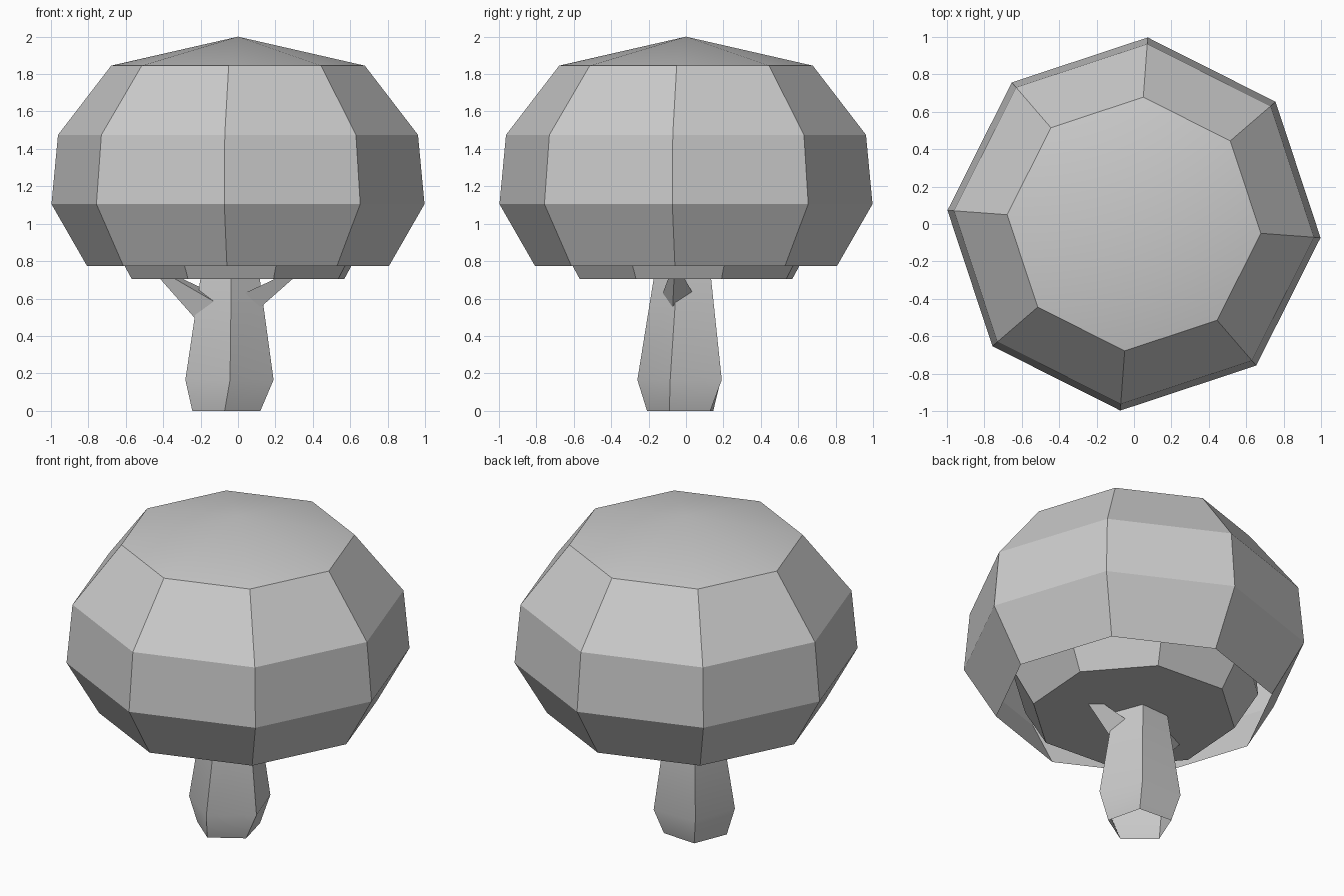
import bpy, bmesh
from math import cos, sin, radians, tau
from mathutils import Vector

cube = bpy.data.objects.get("Cube")
if cube:
    bpy.data.objects.remove(cube, do_unlink=True)

grey = bpy.data.materials.new("plain grey")
grey.use_nodes = True
colour = (0.6, 0.6, 0.6, 1)
grey.diffuse_color = colour
grey.node_tree.nodes["Principled BSDF"].inputs["Base Color"].default_value = colour


def finish(name, bm):
    mesh = bpy.data.meshes.new(name)
    bm.to_mesh(mesh)
    bm.free()
    mesh.materials.append(grey)
    obj = bpy.data.objects.new(name, mesh)
    bpy.context.collection.objects.link(obj)
    bpy.ops.object.select_all(action="DESELECT")
    obj.select_set(True)
    bpy.context.view_layer.objects.active = obj
    bpy.ops.object.shade_smooth_by_angle(angle=radians(30))
    return obj


def tower(name, sides, rings, apex=None, close_bottom=False):
    """Stack polygon rings given as (x, y, z, radius, turn in degrees)."""
    bm = bmesh.new()
    loops = []
    for x, y, z, r, turn in rings:
        angles = [radians(turn) + tau * i / sides for i in range(sides)]
        loops.append([bm.verts.new((x + r * cos(a), y + r * sin(a), z)) for a in angles])
    for low, high in zip(loops, loops[1:]):
        for i in range(sides):
            j = (i + 1) % sides
            bm.faces.new((low[i], low[j], high[j], high[i]))
    if apex:
        tip = bm.verts.new(apex)
        for i in range(sides):
            bm.faces.new((loops[-1][i], loops[-1][(i + 1) % sides], tip))
    if close_bottom:
        bm.faces.new(loops[0][::-1])
    return finish(name, bm)


def branch(name, base, tip):
    """Three-sided spike whose base is pushed back into the trunk."""
    bm = bmesh.new()
    tip = Vector(tip)
    root = [bm.verts.new(tip + (Vector(p) - tip) * 1.15) for p in base]
    end = bm.verts.new(tip)
    for i in range(3):
        bm.faces.new((root[i], root[(i + 1) % 3], end))
    bm.faces.new(root)
    bmesh.ops.recalc_face_normals(bm, faces=bm.faces)
    return finish(name, bm)


# Outer foliage: faceted dome, open underneath
dome = [(0.775, 0.81), (1.105, 1.0), (1.475, 0.965), (1.845, 0.68)]
tower("outer_foliage", 8, [(0, 0, z, r, -4.2) for z, r in dome], apex=(0, 0, 2))

# Inner foliage: smaller closed dome, peeking out below
s = 0.74
inner = [(0, 0, 0.705 + (z - 0.775) * s, r * s, 18.5) for z, r in dome]
tower("inner_foliage", 8, inner, apex=(0, 0, 1.61), close_bottom=True)

# Trunk: five-sided, open underneath, flared above the foot
tower("trunk", 5, [
    (-0.058, -0.017, 0, 0.192, -94),
    (-0.047, -0.012, 0.165, 0.248, -89),
    (-0.045, -0.006, 0.7, 0.168, -87),
    (-0.045, -0.006, 0.9, 0.14, -87),
])

# Branches
branch("right_branch",
       [(-0.235, -0.07, 0.5), (-0.13, -0.13, 0.585), (-0.2, 0, 0.66)],
       (-0.5, -0.09, 0.8))
branch("left_branch",
       [(0.145, -0.07, 0.575), (0.06, -0.12, 0.64), (0.1, 0.03, 0.64)],
       (0.4, -0.06, 0.8))
